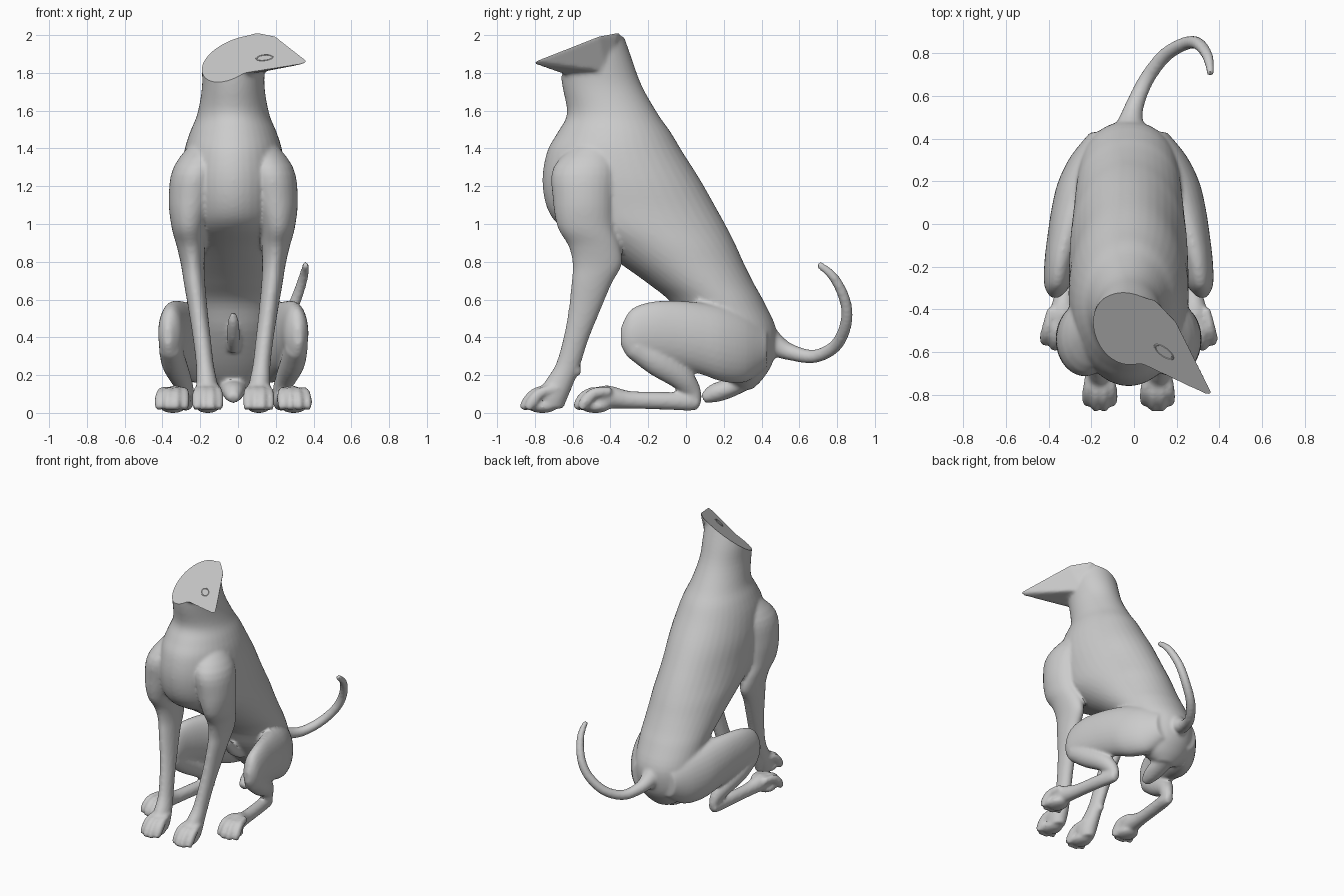
import bpy, bmesh, math
from mathutils import Vector

if "Cube" in bpy.data.objects:
    bpy.data.objects.remove(bpy.data.objects["Cube"])

CX = -0.025                       # plane of symmetry
coat = bpy.data.materials.new("grey_coat")
coat.diffuse_color = (0.6, 0.6, 0.6, 1)
coat.use_nodes = True
coat.node_tree.nodes["Principled BSDF"].inputs["Base Color"].default_value = coat.diffuse_color
parts = []


def finish(name, bm):
    bmesh.ops.recalc_face_normals(bm, faces=bm.faces)
    me = bpy.data.meshes.new(name)
    bm.to_mesh(me)
    bm.free()
    ob = bpy.data.objects.new(name, me)
    bpy.context.collection.objects.link(ob)
    me.materials.append(coat)
    parts.append(ob)
    return ob


def spline(rows, steps=4):
    """Catmull-Rom through rows of numbers."""
    out = []
    for i in range(len(rows) - 1):
        a, b = rows[max(i - 1, 0)], rows[i]
        c, d = rows[i + 1], rows[min(i + 2, len(rows) - 1)]
        for s in range(steps):
            t = s / steps
            out.append([0.5 * (2 * q + (r - p) * t + (2 * p - 5 * q + 4 * r - w) * t * t
                               + (3 * q - p - 3 * r + w) * t ** 3)
                        for p, q, r, w in zip(a, b, c, d)])
    out.append(list(rows[-1]))
    return out


def loft(name, rows, axis=None, side=1, n=28):
    """Skin elliptical rings (x, y, z, radius across, radius other)."""
    rows = spline(rows)
    pts = [Vector((CX + side * r[0], r[1], r[2])) for r in rows]
    bm = bmesh.new()
    rings = []
    for i, (p, r) in enumerate(zip(pts, rows)):
        t = Vector(axis) if axis else (pts[min(i + 1, len(pts) - 1)] - pts[max(i - 1, 0)]).normalized()
        u = Vector((1, 0, 0))
        u = (u - t * u.dot(t)).normalized()
        v = t.cross(u)
        rings.append([bm.verts.new(p + u * max(r[3], .004) * math.cos(k * math.tau / n)
                                   + v * max(r[4], .004) * math.sin(k * math.tau / n))
                      for k in range(n)])
    for a, b in zip(rings, rings[1:]):
        for k in range(n):
            bm.faces.new((a[k], a[(k + 1) % n], b[(k + 1) % n], b[k]))
    bm.faces.new(rings[0])
    bm.faces.new(rings[-1])
    return finish(name, bm)


def ball(name, loc, size):
    bm = bmesh.new()
    bmesh.ops.create_uvsphere(bm, u_segments=20, v_segments=12, radius=1)
    for v in bm.verts:
        v.co = Vector([c * s + l for c, s, l in zip(v.co, size, loc)])
    finish(name, bm)


# torso and neck: z, front y, back y, half width
trunk = [(.14, .27, .35, .06), (.2, .2, .41, .15), (.3, .11, .465, .21), (.45, .0, .48, .235),
         (.6, -.08, .415, .245), (.7, -.2, .36, .255), (.8, -.34, .31, .265), (.9, -.49, .265, .275),
         (1.0, -.66, .215, .28), (1.1, -.735, .16, .28), (1.25, -.76, .075, .28),
         (1.4, -.735, -.02, .26), (1.5, -.68, -.08, .23), (1.6, -.63, -.15, .19),
         (1.75, -.655, -.235, .165), (1.9, -.675, -.29, .17), (2.1, -.7, -.36, .17)]
loft("torso", [(0, (f + b) / 2, z, w, (b - f) / 2) for z, f, b, w in trunk], (0, 0, 1), n=40)

# tail
loft("tail", [(0, .40, .42, .09, .09), (.01, .48, .37, .06, .06), (.03, .56, .335, .043, .043),
              (.085, .68, .315, .036, .036), (.17, .79, .37, .034, .034), (.265, .845, .48, .032, .032),
              (.325, .845, .6, .03, .03), (.37, .785, .73, .026, .026), (.385, .7, .805, .018, .018)], n=16)

# sliced head: hull between the slanted cut outline and the neck
def cut_z(x, y):
    return 2.0 + .45 * x + .618 * (y + .33)


outline = [(-.18, -.42), (-.14, -.345), (0, -.33), (.1, -.355), (.2, -.46), (.37, -.8), (.35, -.805),
           (.22, -.74), (.08, -.67), (-.06, -.61), (-.15, -.52)]
bm = bmesh.new()
for x, y in outline:
    for lift in (0, .06):
        bm.verts.new((x - .45 * lift, y - .618 * lift, cut_z(x, y) + lift))
for p in [(.12, -.58, 1.84), (.12, -.42, 1.82), (-.12, -.4, 1.78), (-.1, -.55, 1.78)]:
    bm.verts.new(p)
hull = bmesh.ops.convex_hull(bm, input=bm.verts)
bmesh.ops.delete(bm, geom=[g for g in hull["geom_interior"] if isinstance(g, bmesh.types.BMVert)], context='VERTS')
finish("head_base", bm)

# legs, mirrored
for s, tag in ((1, "left"), (-1, "right")):
    loft(tag + "_front_leg",
         [(.13, -.47, 1.48, .06, .07), (.19, -.53, 1.32, .125, .17), (.22, -.54, 1.15, .122, .165),
          (.235, -.53, 1.0, .092, .15), (.225, -.485, .9, .075, .137), (.215, -.47, .8, .062, .13),
          (.205, -.5, .7, .056, .107), (.185, -.54, .55, .05, .083), (.165, -.585, .4, .047, .067),
          (.15, -.625, .27, .047, .066), (.14, -.67, .18, .055, .078), (.135, -.71, .1, .062, .085),
          (.135, -.72, .04, .05, .07)], (0, 0, 1), s)
    loft(tag + "_thigh",
         [(.345, -.345, .42, .02, .05), (.335, -.29, .43, .06, .135), (.32, -.18, .445, .075, .16),
          (.29, -.05, .435, .09, .175), (.25, .08, .41, .11, .19), (.21, .2, .38, .12, .2),
          (.16, .32, .36, .11, .18), (.11, .43, .36, .07, .1)], (0, 1, 0), s)
    loft(tag + "_shank",
         [(.335, -.27, .37, .06, .07), (.315, -.15, .285, .065, .075), (.28, -.03, .205, .055, .065),
          (.25, .03, .13, .042, .05), (.245, .045, .06, .03, .035)], None, s)
    loft(tag + "_hind_foot",
         [(.245, .07, .07, .03, .035), (.25, .02, .075, .04, .048), (.27, -.1, .08, .042, .047),
          (.295, -.3, .085, .045, .047), (.31, -.42, .1, .06, .062), (.315, -.5, .085, .06, .05)], None, s)
    # four toes on each paw
    for i in range(4):
        o = i - 1.5
        back = .025 * (abs(o) > 1)
        loft(f"{tag}_front_toe_{i}",
             [(.135 + o * .026, -.69 + back, .15, .022, .022), (.135 + o * .037, -.79 + back, .125, .024, .028),
              (.135 + o * .04, -.84 + back, .075, .024, .03), (.135 + o * .04, -.865 + back, .035, .018, .02)],
             None, s, 12)
        loft(f"{tag}_hind_toe_{i}",
             [(.315 + o * .03, -.42 + back, .13, .022, .024), (.32 + o * .041, -.51 + back, .12, .025, .03),
              (.325 + o * .045, -.56 + back, .075, .025, .03), (.325 + o * .045, -.58 + back, .035, .018, .02)],
             None, s, 12)
    ball(tag + "_front_pad", (CX + s * .135, -.76, .05), (.065, .08, .035))
    ball(tag + "_hind_pad", (CX + s * .32, -.48, .05), (.07, .08, .035))
    ball(tag + "_wrist_pad", (CX + s * .15, -.575, .24), (.025, .022, .03))

# underside details
loft("sheath", [(0, .08, .36, .03, .04), (0, -.02, .42, .035, .04), (0, -.1, .5, .03, .03),
                (0, -.13, .55, .012, .012)], n=14)
loft("groin", [(0, .36, .2, .07, .04), (0, .24, .15, .07, .05), (0, .15, .12, .055, .05),
               (0, .09, .09, .03, .025)], n=16)

# fuse the parts into one smooth skin
bpy.ops.object.select_all(action='DESELECT')
for ob in parts:
    ob.select_set(True)
body = parts[0]
bpy.context.view_layer.objects.active = body
bpy.ops.object.join()
body.name = "dog_body"
rm = body.modifiers.new("fuse", 'REMESH')
rm.mode = 'VOXEL'
rm.voxel_size = .0115
sm = body.modifiers.new("soften", 'SMOOTH')
sm.factor = .5
sm.iterations = 5
for m in ("fuse", "soften"):
    bpy.ops.object.modifier_apply(modifier=m)

# flat slanted cut across the head
bm = bmesh.new()
bm.from_mesh(body.data)
normal = Vector((-.45, -.618, 1)).normalized()
cut = bmesh.ops.bisect_plane(bm, geom=bm.verts[:] + bm.edges[:] + bm.faces[:], dist=1e-5,
                             plane_co=(0, -.33, 2.0), plane_no=normal, clear_outer=True)
edges = [e for e in cut["geom_cut"] if isinstance(e, bmesh.types.BMEdge)]
bmesh.ops.holes_fill(bm, edges=edges, sides=0)
low = min(v.co.z for v in bm.verts)
bmesh.ops.translate(bm, verts=bm.verts, vec=(0, 0, -low))
bm.to_mesh(body.data)
bm.free()
body.data.materials.clear()
body.data.materials.append(coat)
bpy.ops.object.shade_smooth_by_angle(angle=math.radians(40))

# small mouth slit rim on the cut face
bpy.ops.mesh.primitive_torus_add(major_segments=20, minor_segments=6, major_radius=.05, minor_radius=.006,
                                 location=(.14, -.6, cut_z(.14, -.6) - low))
rim = bpy.context.object
rim.name = "mouth_rim"
rim.scale = (1, .5, .6)
rim.rotation_mode = 'QUATERNION'
rim.rotation_quaternion = normal.to_track_quat('Z', 'Y')
rim.data.materials.append(coat)
